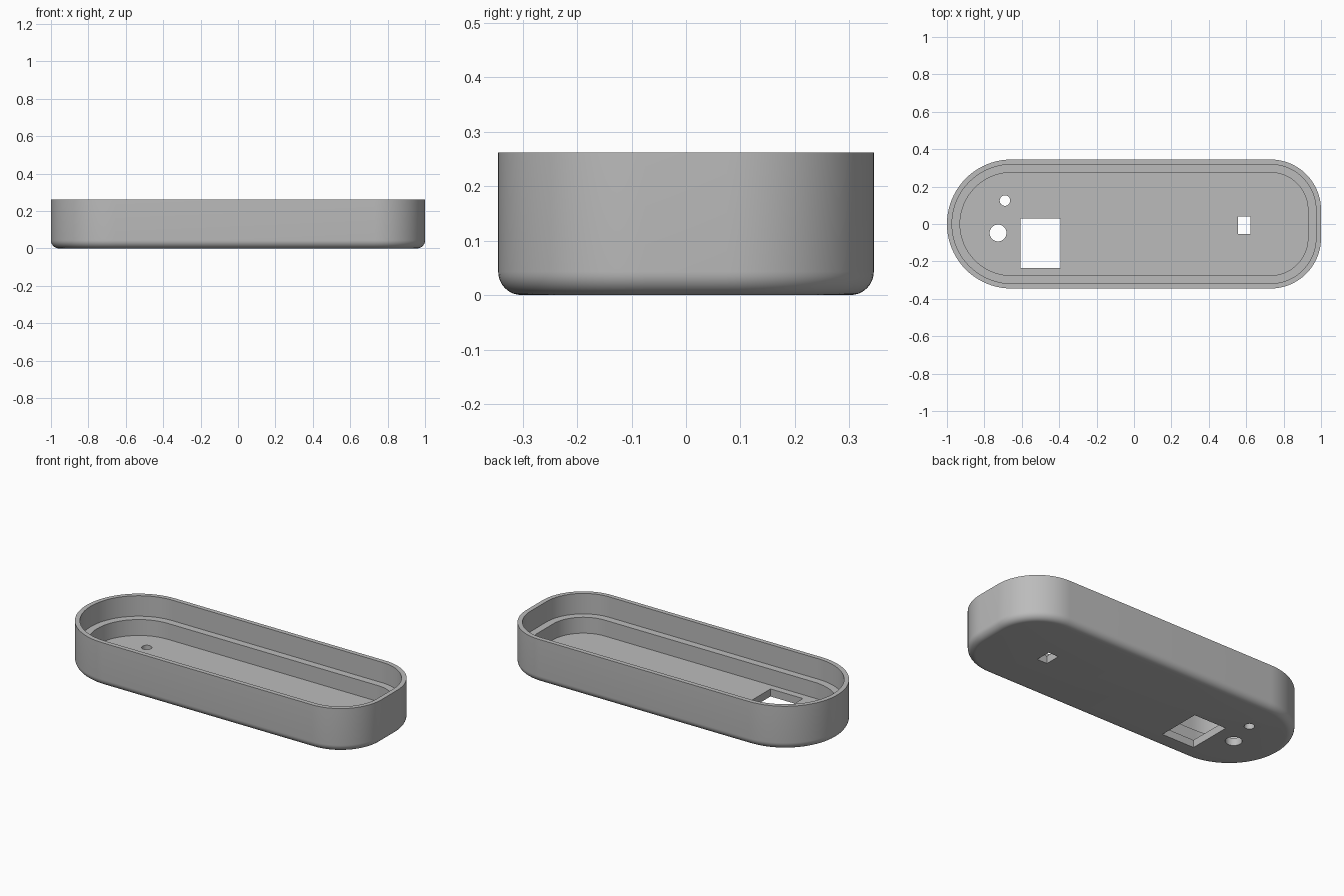
import bpy
import bmesh
from math import sin, cos, pi, radians

cube = bpy.data.objects.get("Cube")
if cube:
    bpy.data.objects.remove(cube, do_unlink=True)

HALF_WIDTH = 0.345
HEIGHT = 0.262
LEDGE_Z = 0.14
FLOOR_Z = 0.045
FILLET = 0.043
RIM = 0.027
WALL = 0.07

grey = bpy.data.materials.new("plain grey")
grey.use_nodes = True
colour = (0.5, 0.5, 0.5, 1)
grey.diffuse_color = colour
grey.node_tree.nodes["Principled BSDF"].inputs["Base Color"].default_value = colour


def outline(inset, z, steps=20):
    """Rounded plan: full half circle at -x, two rounded corners at +x."""
    corner = 0.27
    flat = HALF_WIDTH - corner
    arcs = [(0.73, flat, corner, 0), (-0.655, 0, HALF_WIDTH, 90),
            (-0.655, 0, HALF_WIDTH, 180), (0.73, -flat, corner, 270)]
    points = []
    for cx, cy, radius, start in arcs:
        first = 1 if start == 180 else 0
        for i in range(first, steps + 1):
            a = radians(start + 90 * i / steps)
            r = radius - inset
            points.append((cx + r * cos(a), cy + r * sin(a), z))
    return points


def finish(bm, name):
    bmesh.ops.recalc_face_normals(bm, faces=bm.faces)
    mesh = bpy.data.meshes.new(name)
    bm.to_mesh(mesh)
    bm.free()
    obj = bpy.data.objects.new(name, mesh)
    bpy.context.collection.objects.link(obj)
    mesh.materials.append(grey)
    return obj


# Wall section from the underside, round the fillet, over the rim to the floor
section = []
for i in range(9):
    a = pi / 2 * i / 8
    section.append((FILLET * (1 - sin(a)), FILLET * (1 - cos(a))))
section += [(0, HEIGHT), (RIM, HEIGHT), (RIM, LEDGE_Z),
            (WALL, LEDGE_Z), (WALL, FLOOR_Z)]

bm = bmesh.new()
rings = [[bm.verts.new(p) for p in outline(*s)] for s in section]
for low, high in zip(rings, rings[1:]):
    for i in range(len(low)):
        j = (i + 1) % len(low)
        bm.faces.new((low[i], low[j], high[j], high[i]))
bm.faces.new(rings[0])
bm.faces.new(rings[-1])
tray = finish(bm, "tray_shell")


# Openings through the floor
def box_cutter(x0, x1, y0, y1):
    bm = bmesh.new()
    bmesh.ops.create_cube(bm, size=1)
    bmesh.ops.scale(bm, vec=(x1 - x0, y1 - y0, 0.2), verts=bm.verts)
    bmesh.ops.translate(bm, vec=((x0 + x1) / 2, (y0 + y1) / 2, 0), verts=bm.verts)
    return finish(bm, "opening_cutter")


def round_cutter(x, y, radius):
    bm = bmesh.new()
    bmesh.ops.create_cone(bm, cap_ends=True, segments=32, radius1=radius,
                          radius2=radius, depth=0.2)
    bmesh.ops.translate(bm, vec=(x, y, 0), verts=bm.verts)
    return finish(bm, "opening_cutter")


cutters = [box_cutter(-0.607, -0.393, -0.235, 0.03),
           box_cutter(0.555, 0.622, -0.053, 0.04),
           round_cutter(-0.69, 0.125, 0.028),
           round_cutter(-0.727, -0.048, 0.045)]

bpy.ops.object.select_all(action="DESELECT")
tray.select_set(True)
bpy.context.view_layer.objects.active = tray
for cutter in cutters:
    cut = tray.modifiers.new("opening", "BOOLEAN")
    cut.operation = "DIFFERENCE"
    cut.solver = "EXACT"
    cut.object = cutter
    bpy.ops.object.modifier_apply(modifier=cut.name)
    bpy.data.objects.remove(cutter, do_unlink=True)

bpy.ops.object.shade_smooth_by_angle(angle=radians(30))
